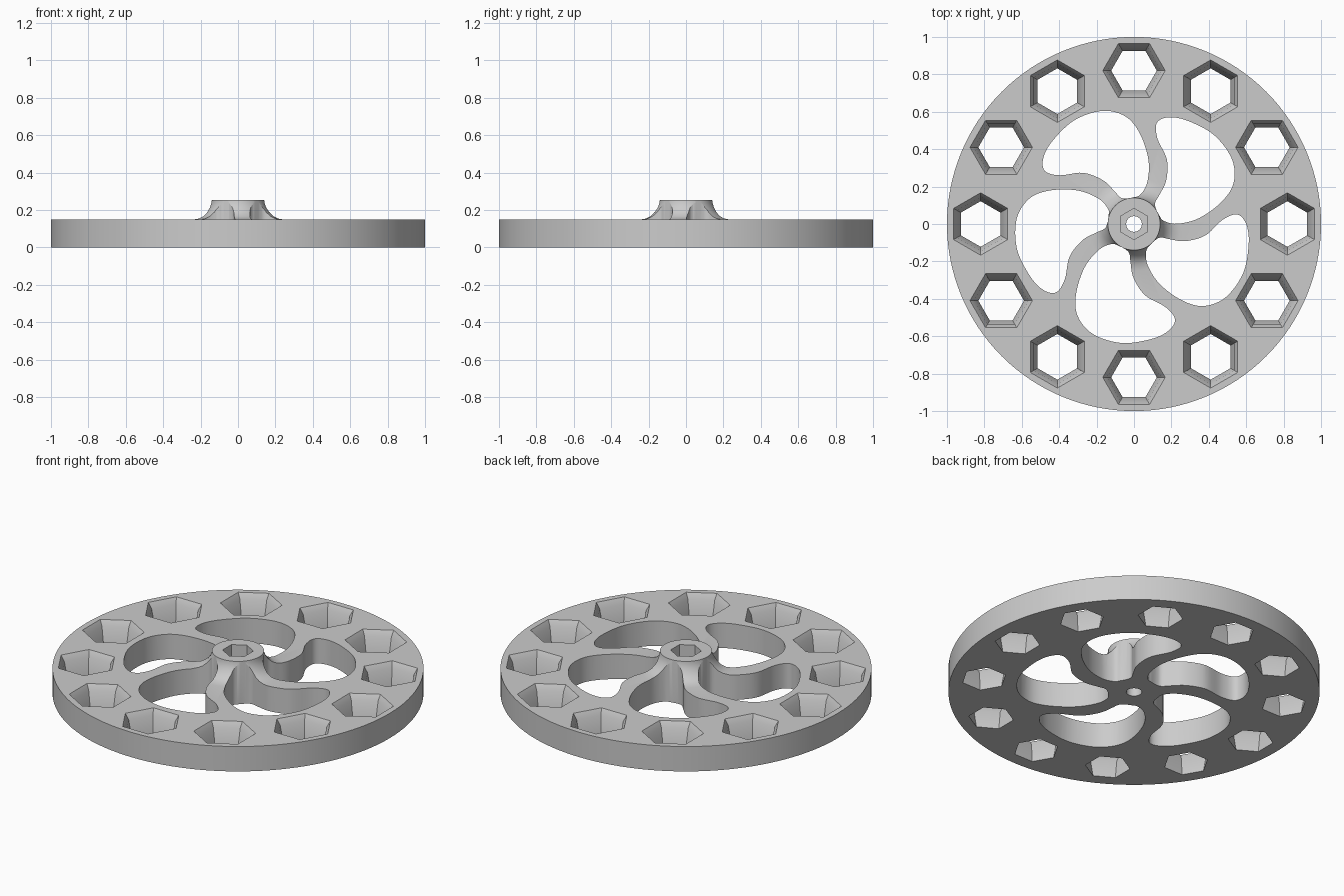
import bpy, bmesh
from math import cos, sin, pi, tau, radians
from mathutils import Vector

cube = bpy.data.objects.get("Cube")
if cube:
    bpy.data.objects.remove(cube, do_unlink=True)

THICK = 0.148
HUB_TOP = 0.253

grey = bpy.data.materials.new("plain grey")
grey.use_nodes = True
grey.diffuse_color = (0.6, 0.6, 0.6, 1)
bsdf = next(n for n in grey.node_tree.nodes if n.type == "BSDF_PRINCIPLED")
bsdf.inputs["Base Color"].default_value = grey.diffuse_color


def circle(radius, sides, turn=0.0, centre=(0, 0)):
    return [(centre[0] + radius * cos(turn + tau * i / sides),
             centre[1] + radius * sin(turn + tau * i / sides)) for i in range(sides)]


def rotate(points, angle):
    c, s = cos(angle), sin(angle)
    return [(x * c - y * s, x * s + y * c) for x, y in points]


def smooth_loop(points, steps=6):
    """Closed Catmull-Rom curve through the points."""
    pts = [Vector(p) for p in points]
    n, out = len(pts), []
    for i in range(n):
        a, b, c, d = (pts[(i + k) % n] for k in (-1, 0, 1, 2))
        for j in range(steps):
            t = j / steps
            out.append(tuple(0.5 * (2 * b + (c - a) * t + (2 * a - 5 * b + 4 * c - d) * t ** 2
                                    + (3 * b - a - 3 * c + d) * t ** 3)))
    return out


def loft(bm, rings):
    """Closed solid through (outline, height) rings."""
    loops = [[bm.verts.new((x, y, z)) for x, y in outline] for outline, z in rings]
    n = len(loops[0])
    for low, high in zip(loops, loops[1:]):
        for i in range(n):
            j = (i + 1) % n
            bm.faces.new((low[i], low[j], high[j], high[i]))
    bm.faces.new(loops[0][::-1])
    bm.faces.new(loops[-1])


def make_object(name, bm):
    bmesh.ops.recalc_face_normals(bm, faces=bm.faces)
    mesh = bpy.data.meshes.new(name)
    bm.to_mesh(mesh)
    bm.free()
    mesh.materials.append(grey)
    obj = bpy.data.objects.new(name, mesh)
    bpy.context.collection.objects.link(obj)
    return obj


# Solid disc with flared hub
bm = bmesh.new()
profile = [(1, 0), (1, THICK), (0.25, THICK), (0.215, 0.154), (0.19, 0.166),
           (0.167, 0.188), (0.15, 0.215), (0.142, 0.238), (0.14, HUB_TOP)]
loft(bm, [(circle(r, 128), z) for r, z in profile])
wheel = make_object("spoked_wheel", bm)

# Five curved windows that leave the swirling spokes
window = smooth_loop([(-0.024, -0.16), (-0.018, -0.21), (-0.002, -0.29), (0.06, -0.382),
                      (0.168, -0.444), (0.219, -0.51), (0.182, -0.573), (0.085, -0.617),
                      (-0.07, -0.636), (-0.22, -0.588), (-0.302, -0.49), (-0.309, -0.37),
                      (-0.263, -0.23), (-0.186, -0.137), (-0.118, -0.107), (-0.08, -0.118),
                      (-0.045, -0.136)])
windows = bmesh.new()
for k in range(5):
    outline = rotate(window, tau * k / 5)
    loft(windows, [(outline, -0.1), (outline, 0.4)])

# Twelve tapered hexagonal pockets with chamfered mouths
pockets = bmesh.new()
for k in range(12):
    a = tau * k / 12
    centre = (0.82 * cos(a), 0.82 * sin(a))
    loft(pockets, [(circle(r, 6, a + pi / 2, centre), z) for r, z in
                   ((0.122, -0.05), (0.122, 0), (0.145, 0.115), (0.167, THICK), (0.185, 0.175))])

# Hub bore and hexagonal nut recess
bore = bmesh.new()
loft(bore, [(circle(0.042, 32), -0.1), (circle(0.042, 32), 0.4)])
recess = bmesh.new()
loft(recess, [(circle(0.083, 6, pi / 2), 0.16), (circle(0.083, 6, pi / 2), 0.4)])

# Cut each set, bake the result and drop the cutter
for name, cut in (("window_cutter", windows), ("pocket_cutter", pockets),
                  ("bore_cutter", bore), ("recess_cutter", recess)):
    cutter = make_object(name, cut)
    cutter.hide_render = True
    mod = wheel.modifiers.new(name, "BOOLEAN")
    mod.operation = "DIFFERENCE"
    mod.solver = "EXACT"
    mod.object = cutter
    bpy.context.view_layer.update()
    baked = bpy.data.meshes.new_from_object(
        wheel.evaluated_get(bpy.context.evaluated_depsgraph_get()))
    wheel.modifiers.clear()
    wheel.data = baked
    bpy.data.objects.remove(cutter, do_unlink=True)

wheel.data.materials.clear()
wheel.data.materials.append(grey)
for face in wheel.data.polygons:
    face.material_index = 0

bpy.ops.object.select_all(action="DESELECT")
wheel.select_set(True)
bpy.context.view_layer.objects.active = wheel
bpy.ops.object.shade_smooth_by_angle(angle=radians(22))
